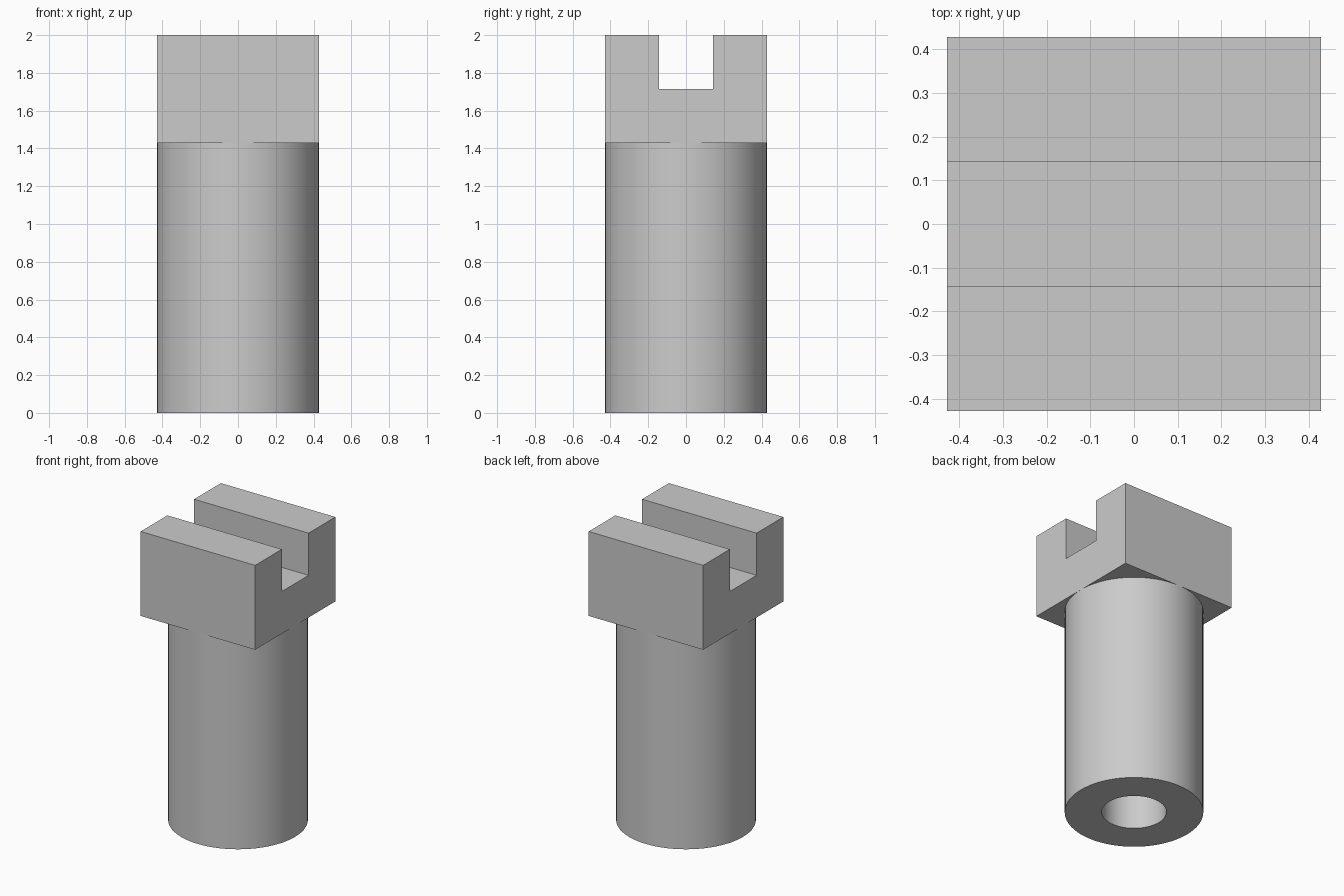
import bpy, bmesh, math
from mathutils import Matrix, Vector

HALF = 0.4286      # half width of head, radius of shank
BORE = 0.2         # radius of the bore
HEAD_Z = 1.4286    # underside of head
SLOT_Z = 1.7143    # slot floor
SLOT = 0.1429      # half width of slot
TOP = 2.0

if "Cube" in bpy.data.objects:
    bpy.data.objects.remove(bpy.data.objects["Cube"], do_unlink=True)

grey = bpy.data.materials.new("light_grey")
grey.use_nodes = True
grey.diffuse_color = (0.6, 0.6, 0.6, 1)
grey.node_tree.nodes["Principled BSDF"].inputs["Base Color"].default_value = (0.6, 0.6, 0.6, 1)


def finish(name, bm):
    bmesh.ops.recalc_face_normals(bm, faces=bm.faces)
    mesh = bpy.data.meshes.new(name)
    bm.to_mesh(mesh)
    bm.free()
    mesh.materials.append(grey)
    obj = bpy.data.objects.new(name, mesh)
    bpy.context.collection.objects.link(obj)
    return obj


# Slotted square head: U-shaped profile extruded along x
profile = [(-HALF, HEAD_Z), (HALF, HEAD_Z), (HALF, TOP), (SLOT, TOP),
           (SLOT, SLOT_Z), (-SLOT, SLOT_Z), (-SLOT, TOP), (-HALF, TOP)]
bm = bmesh.new()
face = bm.faces.new([bm.verts.new((-HALF, y, z)) for y, z in profile])
ext = bmesh.ops.extrude_face_region(bm, geom=[face])
bmesh.ops.translate(bm, vec=(2 * HALF, 0, 0),
                    verts=[v for v in ext["geom"] if isinstance(v, bmesh.types.BMVert)])
finish("slotted_head", bm)

# Round shank with a blind bore: lathed profile, closed above by the head
wall = [(HALF, HEAD_Z), (HALF, 0), (BORE, 0), (BORE, HEAD_Z)]
bm = bmesh.new()
verts = [bm.verts.new((r, 0, z)) for r, z in wall]
edges = [bm.edges.new(pair) for pair in zip(verts, verts[1:])]
bmesh.ops.spin(bm, geom=verts + edges, cent=(0, 0, 0), axis=(0, 0, 1),
               angle=2 * math.pi, steps=72, use_merge=True)
bmesh.ops.remove_doubles(bm, verts=bm.verts, dist=0.0001)
# The bore and rim must face away from the solid wall
shank = finish("bored_shank", bm)
mesh = shank.data
rim = next(p for p in mesh.polygons if abs(p.normal.z) > 0.9)
if rim.normal.z > 0:
    mesh.flip_normals()

bpy.ops.object.select_all(action="DESELECT")
shank.select_set(True)
bpy.context.view_layer.objects.active = shank
bpy.ops.object.shade_smooth_by_angle(angle=math.radians(30))
